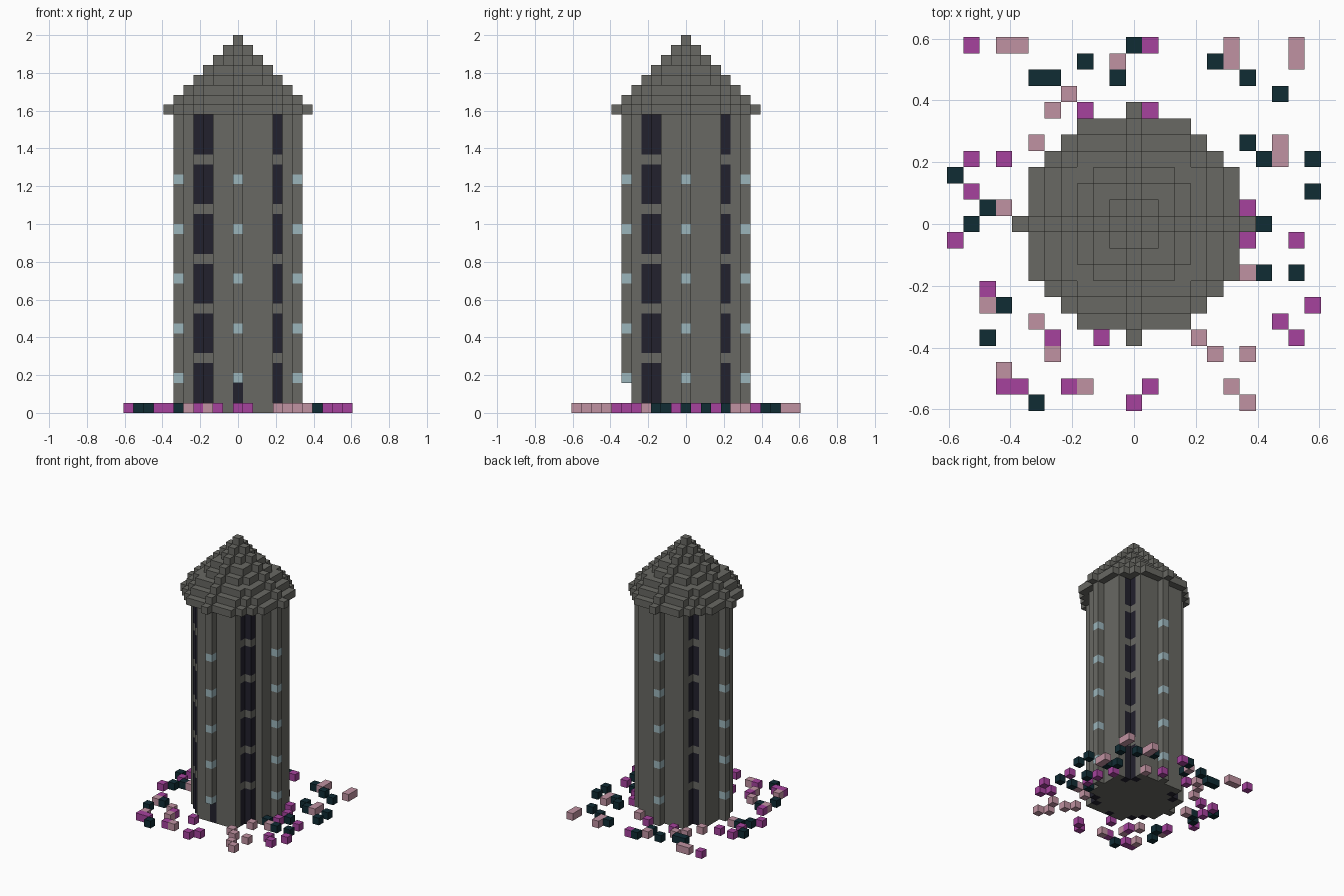
import bpy
import bmesh
from mathutils import Vector

cube = bpy.data.objects.get("Cube")
if cube:
    bpy.data.objects.remove(cube)

HEIGHT = 38            # model height in blocks
U = 2 / HEIGHT         # block size
WALL_TOP = 30
WALL_R = 6
ROOF_R = 7


def material(name, color):
    mat = bpy.data.materials.new(name)
    mat.use_nodes = True
    rgba = (*color, 1)
    mat.diffuse_color = rgba
    mat.node_tree.nodes["Principled BSDF"].inputs["Base Color"].default_value = rgba
    return mat


STONE = material("grey stone", (.14, .14, .125))
GLASS = material("dark window", (.016, .015, .026))
LAMP = material("pale blue lamp", (.33, .46, .5))
MAGENTA = material("magenta petals", (.38, .055, .34))
PINK = material("dusty pink petals", (.53, .29, .36))
TEAL = material("dark teal leaves", (.005, .025, .034))

DIRECTIONS = [Vector([s if i == axis else 0 for i in range(3)])
              for axis in range(3) for s in (-1, 1)]


def build_blocks(name, cells):
    """Make one mesh from {(x, y, z): material}, keeping outer faces only."""
    mats = list(dict.fromkeys(cells.values()))
    bm = bmesh.new()
    corners = {}

    def corner(p):
        key = tuple(round(c * 2) for c in p)
        if key not in corners:
            corners[key] = bm.verts.new(p * U)
        return corners[key]

    for cell, mat in cells.items():
        center = Vector(cell) + Vector((0, 0, .5))
        for d in DIRECTIONS:
            if tuple(int(c) for c in Vector(cell) + d) in cells:
                continue
            a = d.yzx
            b = d.cross(a)
            quad = [center + (d + a * i + b * j) / 2
                    for i, j in ((-1, -1), (1, -1), (1, 1), (-1, 1))]
            face = bm.faces.new([corner(p) for p in quad])
            face.material_index = mats.index(mat)
    mesh = bpy.data.meshes.new(name)
    bm.to_mesh(mesh)
    bm.free()
    for mat in mats:
        mesh.materials.append(mat)
    obj = bpy.data.objects.new(name, mesh)
    bpy.context.collection.objects.link(obj)


def disc(r):
    span = range(-r, r + 1)
    return [(x, y) for x in span for y in span if x * x + y * y <= r * r]


# Tower walls: recessed diagonal window bays, lamps on the four ribs, a doorway
OPEN_BAYS = {(5, -3), (-5, -3), (-3, -5)}


def wall_material(x, y, z):
    if (abs(x), abs(y)) in ((4, 3), (3, 4)) and (z % 5 or z == 0):
        return GLASS
    if (x, y) == (0, -5) and z < 3:
        return GLASS
    if WALL_R in (abs(x), abs(y)) and z % 5 == 3 and z < 25:
        return LAMP
    return STONE


walls = {}
for x, y in disc(WALL_R):
    if abs(x) == abs(y) == 4 or (x, y) in OPEN_BAYS:
        continue
    doorway = (x, y) == (0, -WALL_R)
    for z in range(3 if doorway else 0, WALL_TOP):
        walls[x, y, z] = wall_material(x, y, z)
build_blocks("tower_walls", walls)

# Stepped conical roof
roof = {(x, y, WALL_TOP + i): STONE
        for i in range(ROOF_R + 1) for x, y in disc(ROOF_R - i)}
build_blocks("stepped_roof", roof)


# Plants scattered on the ground, placed by block position
def plant(name, mat, spots):
    build_blocks(name, {(x, y, 0): mat for x, y in spots})


plant("magenta_flowers", MAGENTA, [
    (-10, 11), (1, 11), (-3, 7), (1, 7), (-10, 4), (-8, 4), (6, 3), (-10, 2),
    (7, 1), (-11, -1), (7, -1), (10, -1), (-9, -4), (11, -5), (9, -6),
    (-5, -7), (-2, -7), (10, -7), (-8, -10), (-7, -10), (-4, -10), (1, -10),
    (0, -11)])
plant("pink_flowers", PINK, [
    (-8, 11), (-7, 11), (6, 11), (10, 11), (-1, 10), (6, 10), (10, 10),
    (-4, 8), (-5, 7), (3, 6), (-6, 5), (9, 5), (9, 4), (-8, 1), (7, -3),
    (5, -4), (-9, -5), (-6, -6), (4, -7), (-5, -8), (5, -8), (7, -8),
    (-8, -9), (-3, -10), (6, -10), (7, -11)])
plant("teal_shrubs", TEAL, [
    (0, 11), (-3, 10), (5, 10), (-6, 9), (-5, 9), (-1, 9), (7, 9), (9, 8),
    (7, 5), (8, 4), (11, 4), (-11, 3), (11, 2), (-9, 1), (-10, 0), (8, 0),
    (6, -2), (8, -3), (10, -3), (-8, -5), (-9, -7), (-6, -11)])
